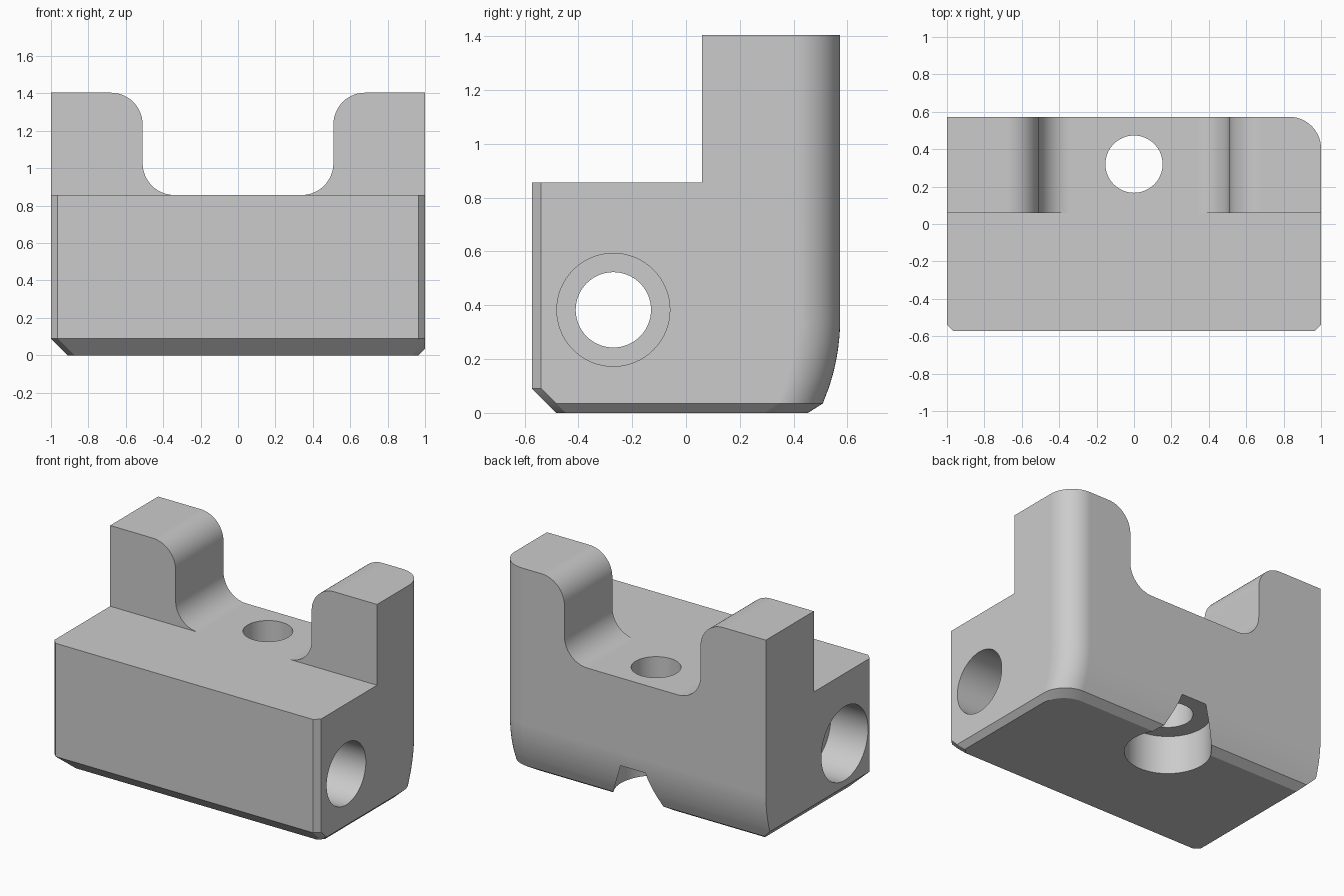
import bpy, bmesh
from math import sin, cos, pi, sqrt, radians
from mathutils import Vector, Matrix

cube = bpy.data.objects.get("Cube")
if cube:
    bpy.data.objects.remove(cube, do_unlink=True)

STEP_Z, TOP_Z, POST_Y = 0.857, 1.404, 0.06
BACK, CORNER_R, SWEEP_R, SWEEP_Z = 0.573, 0.17, 0.8, 0.35


def make_object(name, bm):
    bmesh.ops.recalc_face_normals(bm, faces=bm.faces[:])
    mesh = bpy.data.meshes.new(name)
    bm.to_mesh(mesh)
    bm.free()
    obj = bpy.data.objects.new(name, mesh)
    bpy.context.scene.collection.objects.link(obj)
    return obj


def loft(name, rings):
    """Closed solid through rings of equal length."""
    bm = bmesh.new()
    rows = [[bm.verts.new(p) for p in ring] for ring in rings]
    n = len(rows[0])
    for a, b in zip(rows, rows[1:]):
        for i in range(n):
            j = (i + 1) % n
            bm.faces.new((a[i], a[j], b[j], b[i]))
    bm.faces.new(rows[0][::-1])
    bm.faces.new(rows[-1])
    return make_object(name, bm)


def arc(cx, cy, r, start, end, n=14):
    return [(cx + r * cos(start + (end - start) * i / n),
             cy + r * sin(start + (end - start) * i / n)) for i in range(n + 1)]


def cylinder(name, radius, start, end):
    start, end = Vector(start), Vector(end)
    axis = end - start
    turn = axis.to_track_quat('Z', 'Y').to_matrix().to_4x4()
    bm = bmesh.new()
    bmesh.ops.create_cone(bm, cap_ends=True, segments=64, radius1=radius, radius2=radius,
                          depth=axis.length, matrix=Matrix.Translation((start + end) / 2) @ turn)
    return make_object(name, bm)


def back_y(z):
    """Back face: bottom chamfer, shallow sweep, then upright."""
    sweep = lambda h: BACK - SWEEP_R + sqrt(SWEEP_R ** 2 - max(0, SWEEP_Z - h) ** 2)
    return sweep(z) if z >= 0.035 else sweep(0.035) - 0.055 * (1 - z / 0.035)


def outline(z):
    """Horizontal section of the block at height z."""
    big, small = max(0, 0.09 - z), max(0, 0.035 - z)
    left, right, front, back, c = -1 + big, 1 - small, -0.573 + big, back_y(z), 0.035
    pts = [(left, back), (left, front + c), (left + c, front), (right - c, front), (right, front + c)]
    pts += arc(right - CORNER_R, back - CORNER_R, CORNER_R, 0, pi / 2)
    return [(x, y, z) for x, y in pts]


# Main block with chamfered base and swept back
heights = [0, 0.035, 0.09] + [0.09 + (SWEEP_Z - 0.09) * i / 10 for i in range(1, 11)] + [TOP_Z]
body = loft("clamp_block", [outline(z) for z in heights])

# Rounded gap between the two posts
r, half = 0.17, 0.51
side = [(half + r, 1.7)] + arc(half + r, TOP_Z - r, r, pi / 2, pi) \
    + arc(half - r, STEP_Z + r, r, 0, -pi / 2)
profile = side + [(-x, z) for x, z in reversed(side)]
gap = loft("gap_cutter", [[(x, y, z) for x, z in profile] for y in (-0.8, 0.8)])

# Lower step in front of the posts
step = loft("step_cutter", [[(-1.3, -0.8, z), (1.3, -0.8, z), (1.3, POST_Y, z), (-1.3, POST_Y, z)]
                            for z in (STEP_Z, 1.8)])

# Stepped cross bore and stepped vertical bore
by, bz, vy = -0.27, 0.383, 0.32
cutters = [
    gap, step,
    cylinder("cross_bore", 0.14, (-1.2, by, bz), (1.2, by, bz)),
    cylinder("cross_bore_right", 0.21, (0.55, by, bz), (1.2, by, bz)),
    cylinder("cross_bore_left", 0.25, (-1.2, by, bz), (-0.72, by, bz)),
    cylinder("vertical_bore", 0.153, (0, vy, -0.2), (0, vy, 1.2)),
    cylinder("vertical_counterbore", 0.265, (0, vy, -0.2), (0, vy, 0.26)),
]
for cutter in cutters:
    cutter.hide_render = True
    mod = body.modifiers.new(cutter.name, 'BOOLEAN')
    mod.operation, mod.solver, mod.object = 'DIFFERENCE', 'EXACT', cutter

# Bake the cuts and clean up flat areas
graph = bpy.context.evaluated_depsgraph_get()
baked = bpy.data.meshes.new_from_object(body.evaluated_get(graph))
body.modifiers.clear()
body.data = baked
for cutter in cutters:
    bpy.data.objects.remove(cutter, do_unlink=True)
bm = bmesh.new()
bm.from_mesh(baked)
bmesh.ops.remove_doubles(bm, verts=bm.verts[:], dist=0.0002)
bmesh.ops.dissolve_limit(bm, angle_limit=radians(0.2), verts=bm.verts[:], edges=bm.edges[:])
bm.to_mesh(baked)
bm.free()

# Plain grey finish
grey = bpy.data.materials.new("plain_grey")
grey.use_nodes = True
colour = (0.6, 0.6, 0.6, 1)
grey.diffuse_color = colour
grey.node_tree.nodes["Principled BSDF"].inputs["Base Color"].default_value = colour
baked.materials.clear()
baked.materials.append(grey)

# Smooth fillets and bores, sharp edges elsewhere
bpy.ops.object.select_all(action='DESELECT')
body.select_set(True)
bpy.context.view_layer.objects.active = body
bpy.ops.object.shade_smooth_by_angle(angle=radians(25))
weighted = body.modifiers.new("weighted_normals", 'WEIGHTED_NORMAL')
weighted.keep_sharp = True
